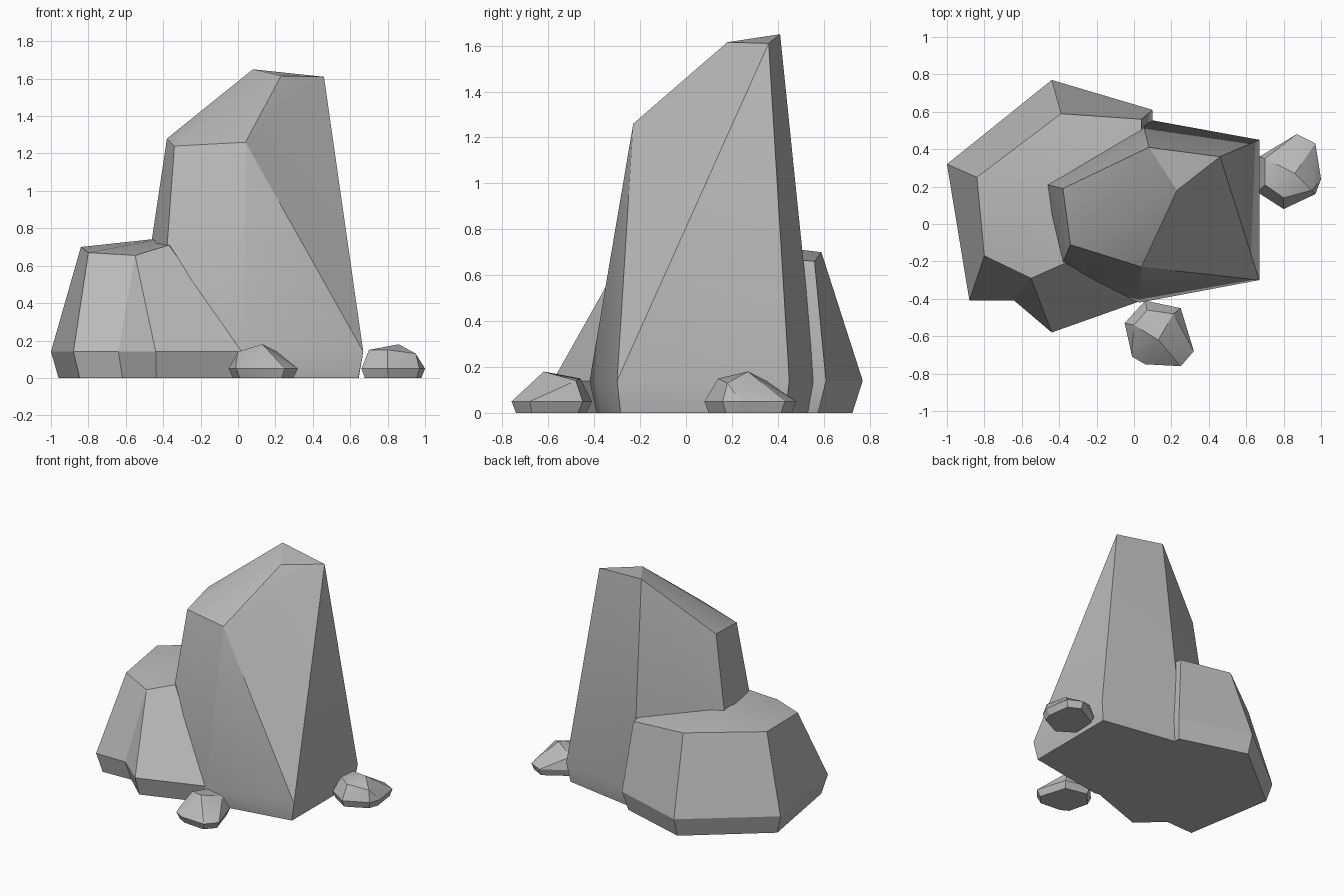
import bpy, bmesh, math

old = bpy.data.objects.get("Cube")
if old:
    bpy.data.objects.remove(old, do_unlink=True)

stone = bpy.data.materials.new("stone_grey")
stone.use_nodes = True
grey = (0.5, 0.5, 0.5, 1)
stone.diffuse_color = grey
bsdf = stone.node_tree.nodes["Principled BSDF"]
bsdf.inputs["Base Color"].default_value = grey
bsdf.inputs["Roughness"].default_value = 0.9


def ring(outline, z):
    return [(x, y, z) for x, y in outline]


def inset(outline, amount):
    """Pull an outline towards its middle by a fixed distance."""
    cx = sum(p[0] for p in outline) / len(outline)
    cy = sum(p[1] for p in outline) / len(outline)
    result = []
    for x, y in outline:
        k = 1 - amount / math.hypot(x - cx, y - cy)
        result.append((cx + (x - cx) * k, cy + (y - cy) * k))
    return result


def finish(name, bm):
    bmesh.ops.recalc_face_normals(bm, faces=bm.faces)
    mesh = bpy.data.meshes.new(name)
    bm.to_mesh(mesh)
    bm.free()
    mesh.materials.append(stone)
    obj = bpy.data.objects.new(name, mesh)
    bpy.context.collection.objects.link(obj)
    bpy.ops.object.select_all(action="DESELECT")
    obj.select_set(True)
    bpy.context.view_layer.objects.active = obj
    bpy.ops.object.shade_smooth_by_angle(angle=math.radians(25))


def hull_rock(name, outline, waist, foot, crown):
    """Convex chiselled rock: foot ring, wider waist ring, crown corners."""
    bm = bmesh.new()
    for p in ring(inset(outline, foot), 0) + ring(outline, waist) + crown:
        bm.verts.new(p)
    bmesh.ops.convex_hull(bm, input=bm.verts)
    bmesh.ops.dissolve_limit(bm, angle_limit=math.radians(1),
                             verts=bm.verts, edges=bm.edges)
    finish(name, bm)


def ring_rock(name, outline, waist, foot, crown, peak):
    """Rock with a notched outline: matched rings and a fanned top."""
    bm = bmesh.new()
    loops = [[bm.verts.new(p) for p in pts] for pts in
             (ring(inset(outline, foot), 0), ring(outline, waist), crown)]
    tip = bm.verts.new(peak)
    n = len(outline)
    bm.faces.new(loops[0])
    for i in range(n):
        j = (i + 1) % n
        for low, high in zip(loops, loops[1:]):
            bm.faces.new((low[i], low[j], high[j], high[i]))
        bm.faces.new((loops[2][i], loops[2][j], tip))
    bmesh.ops.remove_doubles(bm, verts=bm.verts, dist=0.001)
    finish(name, bm)


# Tall leaning slab
hull_rock("tall_rock",
          [(0.67, -0.30), (0.67, 0.45), (0.04, 0.565),
           (-0.55, 0.23), (-0.42, -0.30), (0.03, -0.42)], 0.14, 0.03,
          [(0.08, 0.41, 1.65), (0.46, 0.36, 1.61), (0.23, 0.18, 1.615),
           (0.04, -0.23, 1.26), (-0.34, -0.11, 1.24), (-0.38, 0.19, 1.28)])

# Squat boulder with a notch at the front
ring_rock("low_rock",
          [(-1, 0.32), (-0.88, -0.41), (-0.64, -0.41), (-0.44, -0.58),
           (0.04, -0.41), (0.10, 0.20), (0.10, 0.61), (-0.44, 0.77)], 0.14, 0.045,
          [(-0.84, 0.25, 0.70), (-0.80, -0.17, 0.67), (-0.55, -0.29, 0.655),
           (-0.55, -0.29, 0.655), (-0.37, -0.21, 0.71), (0.04, 0.20, 0.70),
           (0.04, 0.56, 0.66), (-0.39, 0.59, 0.70)],
          (-0.38, 0.18, 0.75))

# Pebbles
hull_rock("front_pebble",
          [(-0.05, -0.53), (0.06, -0.41), (0.25, -0.45), (0.32, -0.68),
           (0.25, -0.76), (0.06, -0.75), (-0.01, -0.71)], 0.05, 0.025,
          [(0.13, -0.62, 0.18), (0.00, -0.54, 0.14), (0.07, -0.46, 0.15),
           (0.21, -0.48, 0.14), (-0.01, -0.66, 0.08)])
hull_rock("side_pebble",
          [(0.67, 0.36), (0.87, 0.48), (0.97, 0.43), (1, 0.24),
           (0.97, 0.16), (0.80, 0.08), (0.66, 0.17)], 0.05, 0.02,
          [(0.86, 0.27, 0.18), (0.70, 0.35, 0.14), (0.70, 0.21, 0.15),
           (0.80, 0.14, 0.15), (0.95, 0.18, 0.13)])
